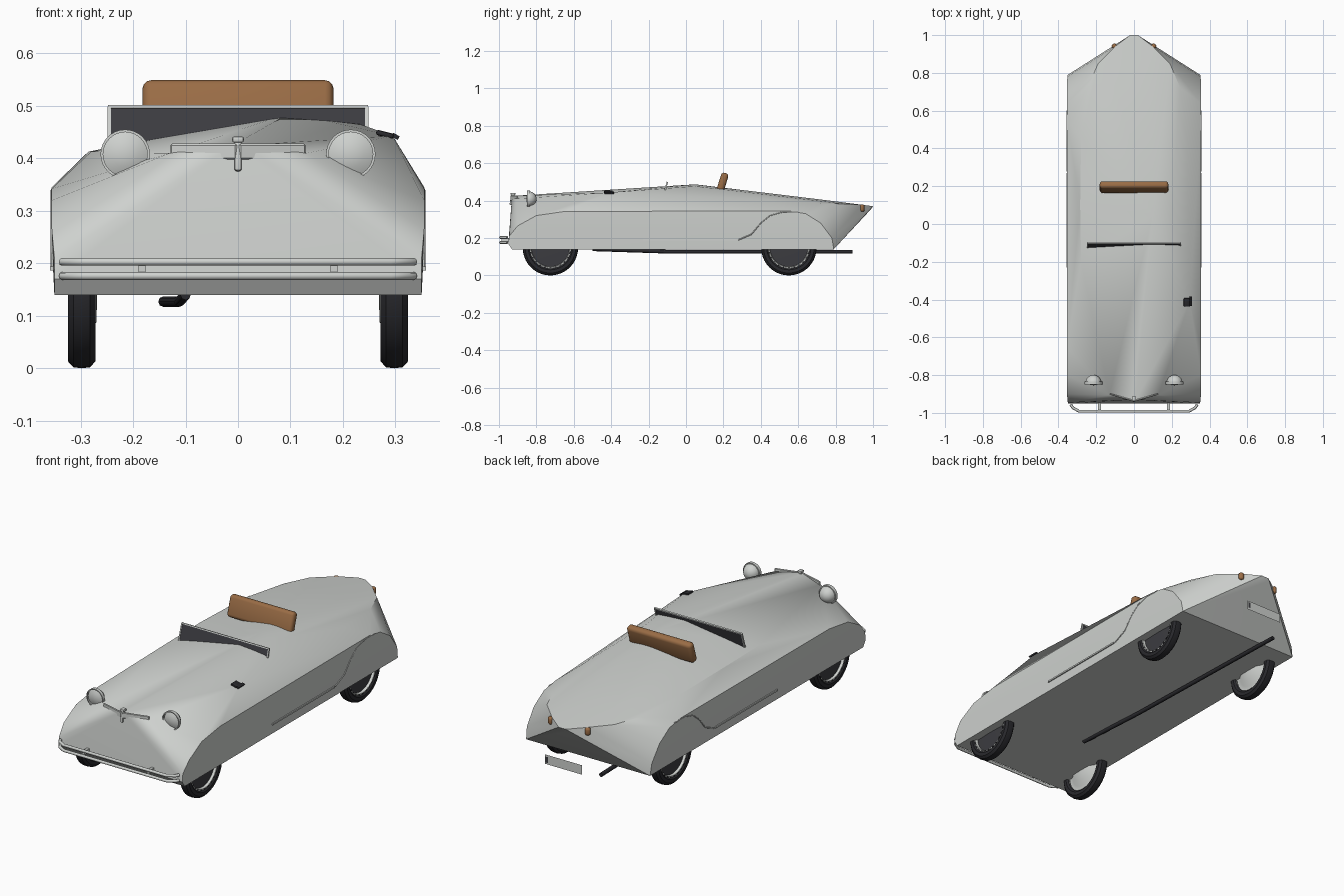
import bpy, bmesh, math
from mathutils import Vector, Matrix

old = bpy.data.objects.get("Cube")
if old:
    bpy.data.objects.remove(old, do_unlink=True)


def material(name, r, g, b):
    m = bpy.data.materials.new(name)
    m.use_nodes = True
    m.diffuse_color = (r, g, b, 1)
    m.node_tree.nodes["Principled BSDF"].inputs["Base Color"].default_value = (r, g, b, 1)
    return m


SILVER = material("silver_paint", .62, .64, .62)
BROWN = material("brown_leather", .32, .15, .06)
DARK = material("dark_glass", .045, .045, .052)
RUBBER = material("black_rubber", .022, .022, .026)


def finish(name, bm, mat, angle=35):
    bmesh.ops.recalc_face_normals(bm, faces=bm.faces)
    me = bpy.data.meshes.new(name)
    bm.to_mesh(me)
    bm.free()
    me.materials.append(mat)
    ob = bpy.data.objects.new(name, me)
    bpy.context.collection.objects.link(ob)
    bpy.ops.object.select_all(action='DESELECT')
    ob.select_set(True)
    bpy.context.view_layer.objects.active = ob
    bpy.ops.object.shade_smooth_by_angle(angle=math.radians(angle))
    return ob


def box(name, loc, size, mat, rot=(0, 0, 0), bevel=0, segments=3):
    bm = bmesh.new()
    bmesh.ops.create_cube(bm, size=1, matrix=Matrix.Diagonal((*size, 1)))
    if bevel:
        bmesh.ops.bevel(bm, geom=bm.edges[:], offset=bevel, segments=segments,
                        profile=.5, affect='EDGES')
    ob = finish(name, bm, mat)
    ob.location, ob.rotation_euler = loc, rot
    return ob


def lathe(name, profile, loc, mat, axis='X', steps=40):
    """Turn (along, radius) points round an axis."""
    bm = bmesh.new()
    verts = [bm.verts.new((a, 0, r)) for a, r in profile]
    edges = [bm.edges.new(p) for p in zip(verts, verts[1:])]
    bmesh.ops.spin(bm, geom=verts + edges, cent=(0, 0, 0), axis=(1, 0, 0),
                   angle=math.tau, steps=steps)
    bmesh.ops.remove_doubles(bm, verts=bm.verts, dist=1e-5)
    ob = finish(name, bm, mat)
    ob.location = loc
    if axis == 'Y':
        ob.rotation_euler.z = math.pi / 2
    return ob


def tube(name, points, radius, mat):
    cu = bpy.data.curves.new(name, 'CURVE')
    cu.dimensions = '3D'
    cu.bevel_depth, cu.bevel_resolution, cu.use_fill_caps = radius, 2, True
    sp = cu.splines.new('POLY')
    sp.points.add(len(points) - 1)
    for p, co in zip(sp.points, points):
        p.co = (*co, 1)
    cu.materials.append(mat)
    ob = bpy.data.objects.new(name, cu)
    bpy.context.collection.objects.link(ob)
    return ob


# Body shell: a taut skin stretched over a few mirrored stations
stations = [
    (.35, -.93, .14), (.35, -.95, .17), (.35, -.945, .21),        # nose base
    (.355, -.9, .265), (.355, -.8, .32), (.355, -.65, .342),      # front wing
    (.355, .55, .345), (.355, .64, .33), (.355, .72, .28),        # rear wing
    (.353, .78, .2), (.35, .79, .14),
    (.13, -.905, .41), (.01, -.93, .425),                         # bonnet edge
    (.28, -.2, .413), (.285, .1, .413), (.28, .45, .406),         # cockpit edge
    (.245, .72, .386), (.19, .85, .382), (.1, .94, .378),         # tail deck
    (.02, 1, .37), (.02, .99, .355), (.1, .72, .406),
]
shell = [Vector((s * x, y, z)) for x, y, z in stations for s in (1, -1)]
# Higher scuttle on the driver's side
shell += [Vector(p) for p in ((.1, .05, .487), (.2, .05, .477), (.295, -.41, .443))]
bm = bmesh.new()
for p in shell:
    bm.verts.new(p)
hull = bmesh.ops.convex_hull(bm, input=bm.verts[:])
bmesh.ops.delete(bm, geom=[v for v in bm.verts if not v.link_faces], context='VERTS')
finish("body_shell", bm, SILVER, 25)

# Wheels
R = .148
tyre = [(-.018, .108), (-.026, .118), (-.026, .135), (-.016, R - .002), (0, R),
        (.016, R - .002), (.026, .135), (.026, .118), (.018, .108)]
for end, y in (("front", -.725), ("rear", .55)):
    for side, s in (("left", 1), ("right", -1)):
        tag = f"{end}_{side}_"
        c = Vector((s * .298, y, R))
        lathe(tag + "tyre", tyre, c, RUBBER)
        lathe(tag + "rim", [(s * .004, .1), (s * .02, .104), (s * .02, .111), (s * .004, .112)],
              c, SILVER)
        lathe(tag + "hub_disc", [(s * .012, 0), (s * .008, .105)], c, DARK)
        lathe(tag + "brake_drum", [(-s * .03, 0), (-s * .028, .06), (-s * .012, .085),
                                   (-s * .01, .108)], c, SILVER)
        # Ring of dark slots round the rim
        bm = bmesh.new()
        for i in range(24):
            turn = Matrix.Rotation(i * math.tau / 24, 4, 'X')
            bmesh.ops.create_cube(bm, size=1, matrix=turn @ Matrix.Translation((s * .02, 0, .107))
                                  @ Matrix.Diagonal((.004, .01, .005, 1)))
        finish(tag + "rim_slots", bm, DARK).location = c

# Bumper bars with swept ends, and brackets
for name, z in (("upper", .203), ("lower", .176)):
    half = [(.335, -.955), (.325, -.972), (.29, -.992)]
    path = [(x, y, z) for x, y in half] + [(-x, y, z) for x, y in reversed(half)]
    tube(name + "_bumper_bar", path, .0075, SILVER)

# Mirrored fittings
for side, s in (("left", 1), ("right", -1)):
    box(side + "_bumper_bracket", (s * .183, -.965, .19), (.014, .045, .018), SILVER)
    # Headlamp: flat lens at the front, domed shell behind
    dome = [(.043 * math.sin(t), .042 * math.cos(t))
            for t in [i * math.pi / 14 for i in range(8)]]
    lathe(side + "_headlamp", [(-.012, 0), (-.008, .025), (0, .042)] + dome[1:],
          (s * .215, -.842, .408), SILVER, 'Y', 32)
    lathe(side + "_headlamp_rim", [(-.008, .042), (-.008, .047), (.008, .047), (.008, .042)],
          (s * .215, -.842, .408), SILVER, 'Y', 32)
    # Nose badge wing
    box(side + "_nose_bar", (s * .065, -.918, .413), (.132, .008, .03), SILVER,
        (0, 0, s * math.atan2(.036, .127)), .003, 1)
    # Tail lamp
    box(side + "_tail_lamp", (s * .105, .942, .36), (.026, .024, .038), BROWN,
        (0, 0, -s * .6), .01)
    # Side strip and rear wing crease
    box(side + "_side_strip", (s * .355, .02, .19), (.006, .5, .008), SILVER)
    crease = [(s * .354, y, z) for y, z in
              ((.28, .19), (.35, .22), (.4, .28), (.45, .32), (.52, .34), (.6, .338))]
    tube(side + "_wing_crease", crease, .003, SILVER)

# Nose mascot
box("nose_mascot", (0, -.93, .408), (.014, .018, .066), SILVER, (-.15, 0, 0), .005, 2)
box("mascot_cap", (0, -.925, .436), (.022, .026, .012), SILVER, (0, 0, 0), .004, 2)

# Windscreen: dark pane in a thin frame, leaning back
lean = (-.3, 0, 0)
box("windscreen_pane", (0, -.113, .455), (.486, .004, .084), DARK, lean)
box("windscreen_top_rail", (0, -.1, .4975), (.496, .008, .006), SILVER, lean)
for side, s in (("left", 1), ("right", -1)):
    box(side + "_windscreen_post", (s * .2455, -.113, .455), (.006, .008, .09), SILVER, lean)

# Seat back
box("seat_back", (0, .195, .495), (.364, .04, .11), BROWN, (-.3, 0, 0), .016, 3)

# Wing mirror
box("mirror_head", (.28, -.415, .446), (.034, .045, .01), RUBBER, (0, .25, 0), .004, 2)
box("mirror_stalk", (.3, -.41, .442), (.014, .05, .008), RUBBER, (0, .5, 0))

# Exhaust pipe
tube("exhaust_pipe", [(-.1, -.5, .14), (-.112, -.1, .127), (-.142, .89, .127)], .01, RUBBER)

# Blank rear plate: a single thin sheet, with a small dark tab
for name, x, y, w, h, mat in (("rear_plate", 0, .988, .21, .048, SILVER),
                              ("rear_plate_tab", .093, .991, .014, .03, DARK)):
    bm = bmesh.new()
    bmesh.ops.create_grid(bm, x_segments=1, y_segments=1, size=.5,
                          matrix=Matrix.Rotation(math.pi / 2, 4, 'X')
                          @ Matrix.Diagonal((w, h, 1, 1)))
    finish(name, bm, mat).location = (x, y, .18)
